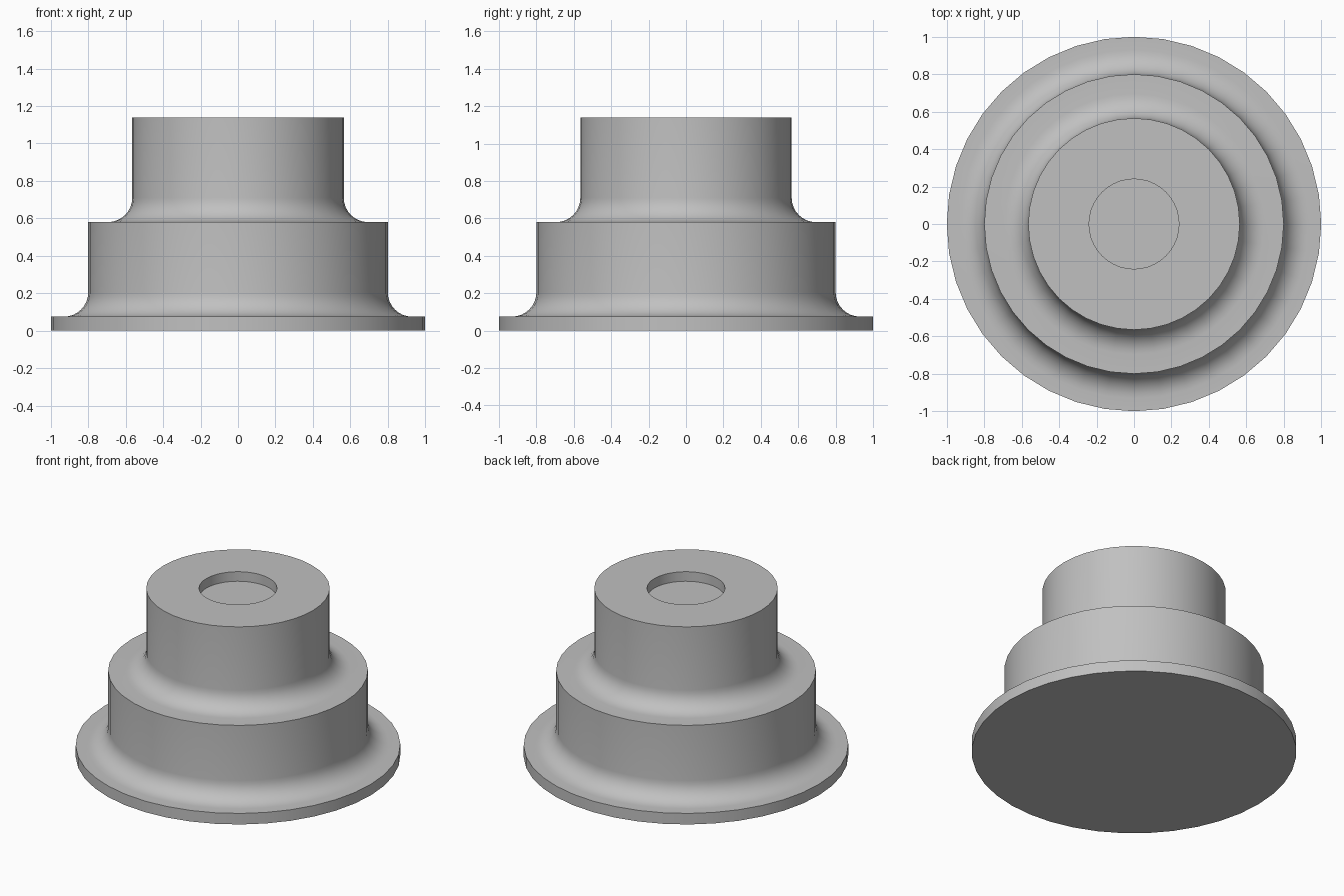
import bpy
import bmesh
import math

SIDES = 40
FILLET_STEPS = 8

cube = bpy.data.objects.get("Cube")
if cube:
    bpy.data.objects.remove(cube, do_unlink=True)

# Single grey finish
grey = bpy.data.materials.new("plain_grey")
grey.use_nodes = True
colour = (0.53, 0.53, 0.53, 1.0)
grey.diffuse_color = colour
grey.node_tree.nodes["Principled BSDF"].inputs["Base Color"].default_value = colour


def fillet(wall, floor, size):
    """Concave quarter round from a flat ledge up into a vertical wall."""
    points = []
    for i in range(FILLET_STEPS + 1):
        a = math.pi / 2 * i / FILLET_STEPS
        points.append((wall + size - size * math.sin(a), floor + size - size * math.cos(a)))
    return points


def lathe(name, profile):
    """Revolve (radius, height) points around z, capping both ends."""
    bm = bmesh.new()
    rings = []
    for r, z in profile:
        rings.append([bm.verts.new((r * math.cos(t), r * math.sin(t), z))
                      for t in (math.tau * i / SIDES for i in range(SIDES))])
    for low, high in zip(rings, rings[1:]):
        for i in range(SIDES):
            j = (i + 1) % SIDES
            bm.faces.new((low[i], low[j], high[j], high[i]))
    bm.faces.new(rings[0][::-1])
    bm.faces.new(rings[-1])
    bmesh.ops.recalc_face_normals(bm, faces=bm.faces)
    mesh = bpy.data.meshes.new(name)
    bm.to_mesh(mesh)
    bm.free()
    mesh.materials.append(grey)
    obj = bpy.data.objects.new(name, mesh)
    bpy.context.collection.objects.link(obj)
    bpy.ops.object.select_all(action="DESELECT")
    obj.select_set(True)
    bpy.context.view_layer.objects.active = obj
    bpy.ops.object.shade_smooth_by_angle(angle=math.radians(30))
    return obj


# Flange, lower step, upper step, then the shallow round recess in the top
flange = [(1.0, 0.0), (1.0, 0.075)]
lower_step = fillet(0.8, 0.075, 0.13) + [(0.8, 0.58)]
upper_step = fillet(0.565, 0.58, 0.13) + [(0.565, 1.14)]
recess = [(0.24, 1.14), (0.24, 1.075)]
lathe("stepped_flange_body", flange + lower_step + upper_step + recess)
